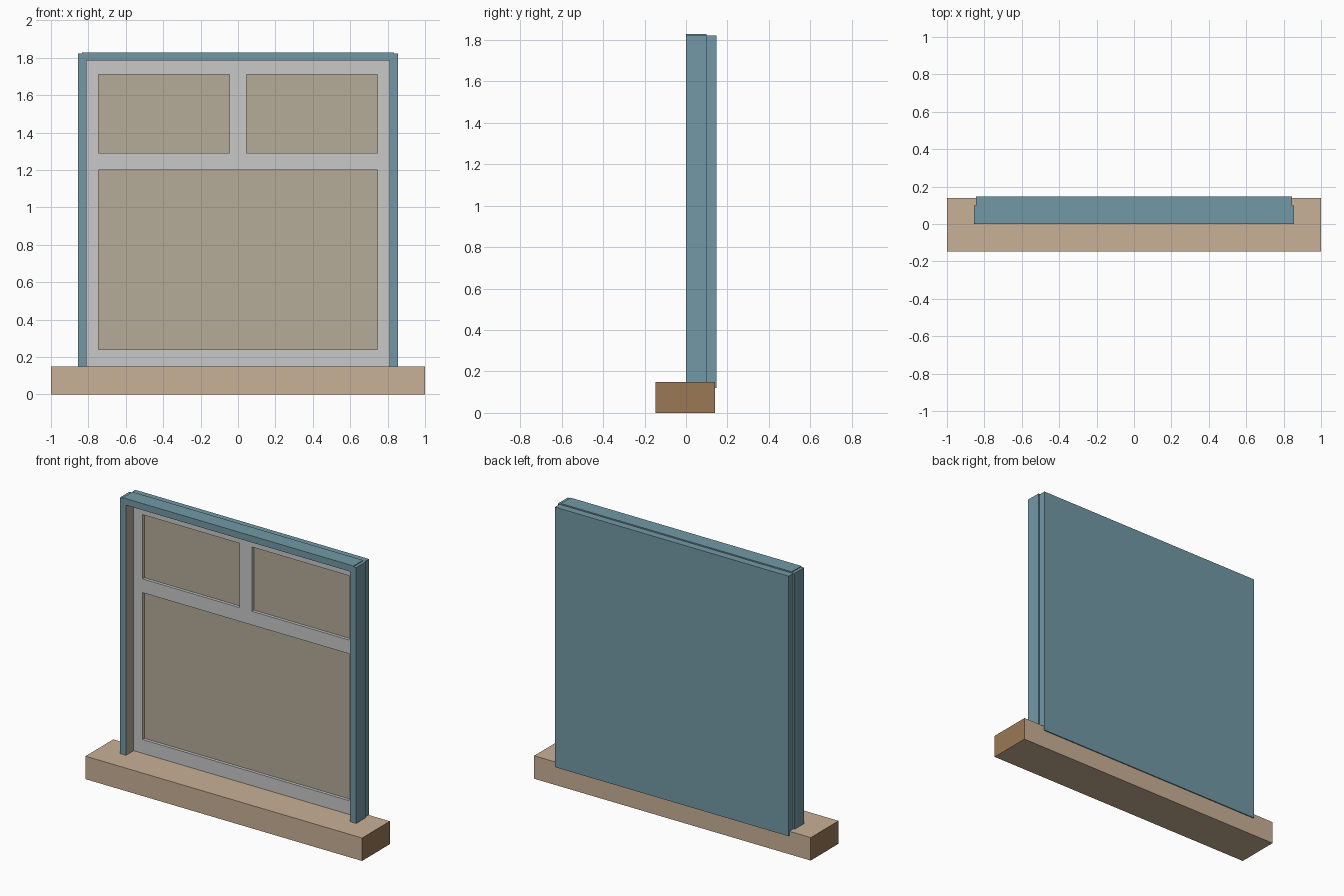
import bpy, bmesh

if "Cube" in bpy.data.objects:
    bpy.data.objects.remove(bpy.data.objects["Cube"])


def material(name, hex_code):
    """Flat colour from an sRGB hex string, stored as linear values."""
    def lin(c):
        return c / 12.92 if c <= 0.04045 else ((c + 0.055) / 1.055) ** 2.4
    m = bpy.data.materials.new(name)
    m.diffuse_color = [lin(int(hex_code[i:i + 2], 16) / 255) for i in (0, 2, 4)] + [1]
    m.use_nodes = True
    m.node_tree.nodes["Principled BSDF"].inputs["Base Color"].default_value = m.diffuse_color
    return m


SILL = material("light_wood", "C9B196")
END = material("end_grain_brown", "9A7856")
TEAL = material("teal_paint", "7399A6")
SASH = material("light_grey", "C8C8C8")
PANE = material("beige_pane", "B5AB98")


def extrude_profile(name, points, y0, y1, mats, rule=None):
    """Extrude an x-z outline from y0 to y1; rule(face) picks the material."""
    bm = bmesh.new()
    face = bm.faces.new([bm.verts.new((x, y0, z)) for x, z in points])
    ext = bmesh.ops.extrude_face_region(bm, geom=[face], use_keep_orig=True)
    for v in ext["geom"]:
        if isinstance(v, bmesh.types.BMVert):
            v.co.y = y1
    bmesh.ops.recalc_face_normals(bm, faces=bm.faces)
    bm.normal_update()
    if rule:
        for f in bm.faces:
            f.material_index = rule(f)
    mesh = bpy.data.meshes.new(name)
    bm.to_mesh(mesh)
    bm.free()
    for m in mats:
        mesh.materials.append(m)
    obj = bpy.data.objects.new(name, mesh)
    bpy.context.collection.objects.link(obj)
    return obj


def rect(x0, x1, z0, z1):
    return [(x0, z0), (x1, z0), (x1, z1), (x0, z1)]


# Sill with darker end grain
extrude_profile("sill", rect(-1, 1, 0, 0.15), -0.147, 0.14, [SILL, END],
                lambda f: int(abs(f.normal.x) > 0.5))

# Outer frame: upside-down U, slightly raised lintel, beige reveals
half = [(0.81, 0.12), (0.855, 0.12), (0.855, 1.823), (0.835, 1.823), (0.835, 1.828)]
outline = ([(0.81, 1.785)] + half + [(-x, z) for x, z in reversed(half)]
           + [(-0.81, 1.785)])


def is_reveal(f):
    c = f.calc_center_median()
    side = abs(f.normal.x) > 0.5 and abs(c.x) < 0.82
    top = f.normal.z < -0.5 and c.z > 1
    return int(side or top)


extrude_profile("outer_frame", outline, 0.0, 0.1, [TEAL, PANE], is_reveal)

# Back panel: teal behind, its front face shows as the panes
extrude_profile("back_panel", rect(-0.845, 0.845, 0.12, 1.82), 0.1, 0.147,
                [TEAL, PANE], lambda f: int(f.normal.y < -0.5))

# Sash with three openings
sash = extrude_profile("sash", rect(-0.81, 0.81, 0.14, 1.785), 0.08, 0.1, [SASH])
openings = {
    "lower_opening": (-0.747, 0.747, 0.24, 1.20),
    "upper_left_opening": (-0.747, -0.045, 1.29, 1.71),
    "upper_right_opening": (0.045, 0.747, 1.29, 1.71),
}
for name, box in openings.items():
    cutter = extrude_profile(name + "_cutter", rect(*box), 0.0, 0.2, [SASH])
    cutter.hide_render = True
    cutter.hide_viewport = True
    mod = sash.modifiers.new(name, "BOOLEAN")
    mod.operation = "DIFFERENCE"
    mod.solver = "EXACT"
    mod.object = cutter
